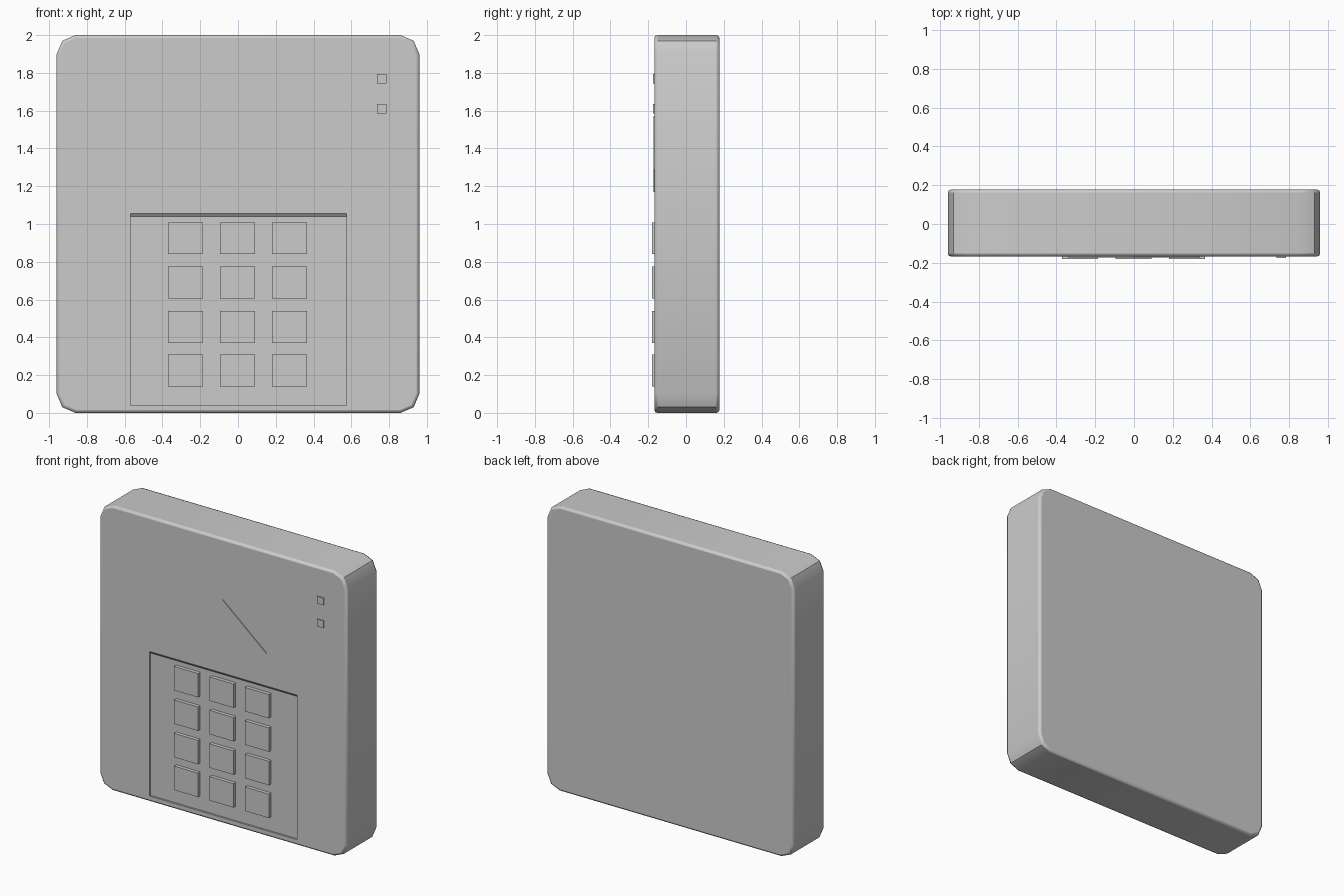
import bpy, bmesh, math

if "Cube" in bpy.data.objects:
    bpy.data.objects.remove(bpy.data.objects["Cube"])

FRONT, BACK = -0.167, 0.177
FLOOR = FRONT + 0.012          # recessed keypad floor


def prism(name, pts, y0, y1, inset=0.0, bevel=0.0):
    """Extrude an (x, z) outline from y0 (front) to y1 (back)."""
    bm = bmesh.new()
    a = [bm.verts.new((x, y0, z)) for x, z in pts]
    b = [bm.verts.new((x, y1, z)) for x, z in pts]
    bm.faces.new(a)
    bm.faces.new(b[::-1])
    n = len(pts)
    for i in range(n):
        bm.faces.new((a[i], b[i], b[(i + 1) % n], a[(i + 1) % n]))
    bmesh.ops.recalc_face_normals(bm, faces=bm.faces)
    me = bpy.data.meshes.new(name)
    bm.to_mesh(me)
    bm.free()
    ob = bpy.data.objects.new(name, me)
    bpy.context.collection.objects.link(ob)
    if bevel:
        m = ob.modifiers.new("rim", 'BEVEL')
        m.width, m.segments = bevel, 2
        m.limit_method, m.angle_limit = 'ANGLE', math.radians(60)
    return ob


def rect(x0, x1, z0, z1):
    return [(x0, z0), (x1, z0), (x1, z1), (x0, z1)]


# Casing outline: one faceted corner, turned through the four quadrants
quarter = [(0.96, 0.90), (0.93, 0.97), (0.86, 1.0)]
outline = []
for sx, sz in ((1, 1), (-1, 1), (-1, -1), (1, -1)):
    seq = quarter if sx * sz > 0 else quarter[::-1]
    outline += [(sx * x, 1 + sz * z) for x, z in seq]
casing = prism("casing", outline, FRONT, BACK, bevel=0.015)

# Shallow keypad recess with a sloping top lip
cutter = prism("keypad_recess_cutter", rect(-0.57, 0.575, 0.04, 1.057), FRONT - 0.001, FLOOR)
for v in cutter.data.vertices:
    if v.co.y > FRONT and v.co.z > 1:
        v.co.z = 1.04
cutter.hide_render = True
cutter.hide_viewport = True
cut = casing.modifiers.new("keypad_recess", 'BOOLEAN')
cut.object, cut.operation, cut.solver = cutter, 'DIFFERENCE', 'EXACT'

bpy.ops.object.select_all(action='DESELECT')
casing.select_set(True)
bpy.context.view_layer.objects.active = casing
bpy.ops.object.shade_smooth_by_angle(angle=math.radians(30))

# Keypad buttons, 3 columns by 4 rows
for r, z in enumerate((0.925, 0.69, 0.455, 0.225)):
    for c, x in enumerate((-0.278, -0.002, 0.273)):
        prism(f"button_{r}_{c}", rect(x - 0.093, x + 0.093, z - 0.084, z + 0.084),
              -0.18, FLOOR + 0.01)

# Thin raised chevron above the keypad
prism("raised_chevron", [(0, 1.573), (0.34, 1.288), (0.24, 1.17), (0, 1.37),
                         (-0.24, 1.17), (-0.34, 1.288)], FRONT - 0.006, FRONT + 0.01)

# Two indicator lights at the upper right
for i, z in enumerate((1.77, 1.61)):
    prism(f"indicator_{i}", rect(0.735, 0.785, z - 0.025, z + 0.025), FRONT - 0.008, FRONT + 0.01)
